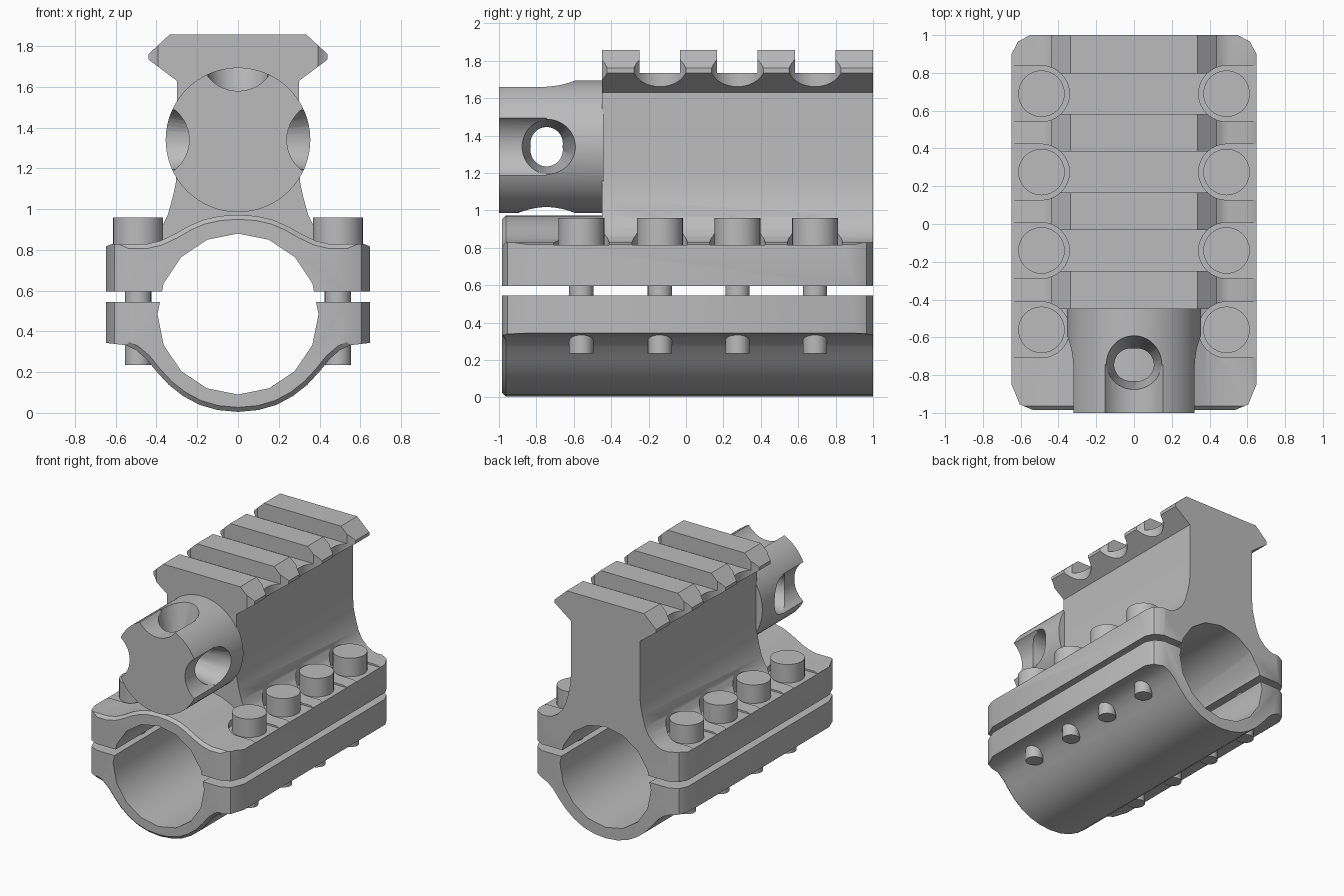
import bpy, bmesh, math
from mathutils import Matrix, Vector

if "Cube" in bpy.data.objects:
    bpy.data.objects.remove(bpy.data.objects["Cube"])

grey = bpy.data.materials.new("plain_grey")
grey.use_nodes = True
grey.diffuse_color = (0.5, 0.5, 0.5, 1)
grey.node_tree.nodes["Principled BSDF"].inputs["Base Color"].default_value = (0.5, 0.5, 0.5, 1)


def finish(name, bm):
    bmesh.ops.recalc_face_normals(bm, faces=bm.faces)
    mesh = bpy.data.meshes.new(name)
    bm.to_mesh(mesh)
    bm.free()
    mesh.materials.append(grey)
    ob = bpy.data.objects.new(name, mesh)
    bpy.context.collection.objects.link(ob)
    return ob


def prism(name, pts, lo, hi, axis="y"):
    """Extrude a closed outline along y (points are x, z) or z (points are x, y)."""
    bm = bmesh.new()
    put = (lambda a, b, t: (a, t, b)) if axis == "y" else (lambda a, b, t: (a, b, t))
    rings = [[bm.verts.new(put(a, b, t)) for a, b in pts] for t in (lo, hi)]
    bm.faces.new(rings[0])
    bm.faces.new(rings[1])
    for i in range(len(pts)):
        j = (i + 1) % len(pts)
        bm.faces.new((rings[0][i], rings[0][j], rings[1][j], rings[1][i]))
    return finish(name, bm)


def cone(name, start, end, r1, r2, sides=32, stretch=None):
    """Cylinder or cone between two points."""
    start, end = Vector(start), Vector(end)
    d = end - start
    bm = bmesh.new()
    bmesh.ops.create_cone(bm, cap_ends=True, segments=sides, radius1=r1, radius2=r2, depth=d.length)
    if stretch:
        bmesh.ops.scale(bm, vec=stretch, verts=bm.verts)
    turn = Vector((0, 0, 1)).rotation_difference(d).to_matrix().to_4x4()
    bmesh.ops.transform(bm, matrix=Matrix.Translation((start + end) / 2) @ turn, verts=bm.verts)
    return finish(name, bm)


def combine(ob, tool, operation="DIFFERENCE"):
    tool.hide_render = True
    mod = ob.modifiers.new("cut", "BOOLEAN")
    mod.operation, mod.object, mod.solver = operation, tool, "EXACT"
    bpy.context.view_layer.objects.active = ob
    bpy.ops.object.modifier_apply(modifier=mod.name)
    bpy.data.objects.remove(tool)


def smooth(ob, angle=30):
    bpy.ops.object.select_all(action="DESELECT")
    ob.select_set(True)
    bpy.context.view_layer.objects.active = ob
    bpy.ops.object.shade_smooth_by_angle(angle=math.radians(angle))


def mirrored(half):
    """Complete a right-hand outline, ordered bottom to top or top to bottom."""
    return half + [(-x, z) for x, z in reversed(half) if x > 0.001]


def clip_and_chamfer(ob, sign):
    """Round the plan corners, then chamfer the outer front edge."""
    plan = [(0.534, -0.985), (0.605, -0.955), (0.648, -0.85),
            (0.648, 0.9), (0.615, 0.965), (0.55, 1.0)]
    combine(ob, prism("plan_cutter", mirrored(plan), -0.5, 1.5, "z"), "INTERSECT")
    bm = bmesh.new()
    bm.from_mesh(ob.data)
    edges = [e for e in bm.edges
             if any(f.normal.y < -0.99 for f in e.link_faces)
             and any(f.normal.z * sign > 0.15 for f in e.link_faces)]
    bmesh.ops.bevel(bm, geom=edges, offset=0.022, segments=1, affect="EDGES")
    bm.to_mesh(ob.data)
    bm.free()


def cut_bore(ob):
    # sixteen-sided tube bore with a vertex straight down
    pts = [(0.395 * math.sin(i * math.pi / 8), 0.485 + 0.395 * math.cos(i * math.pi / 8))
           for i in range(16)]
    combine(ob, prism("bore_cutter", pts, -1.3, 1.3))


SCREW_X = 0.49
SCREW_Y = (-0.56, -0.14, 0.275, 0.69)
BARREL_Z = 1.34

# Lower clamp half
lower_half = [(0, 0.005), (0.1, 0.014), (0.19, 0.04), (0.27, 0.083), (0.34, 0.138),
              (0.4, 0.203), (0.45, 0.265), (0.5, 0.308), (0.55, 0.332), (0.66, 0.345), (0.66, 0.545)]
lower = prism("lower_clamp", mirrored(lower_half), -1.1, 1.1)
clip_and_chamfer(lower, -1)
cut_bore(lower)
smooth(lower)

# Upper clamp half
upper_half = [(0.66, 0.595), (0.66, 0.812), (0.62, 0.828), (0.45, 0.828), (0.38, 0.845),
              (0.31, 0.878), (0.24, 0.918), (0.17, 0.948), (0.09, 0.966), (0, 0.972)]
upper = prism("upper_clamp_and_riser", mirrored(upper_half), -1.1, 1.1)
clip_and_chamfer(upper, 1)

# Riser with flared foot and dovetail rail on top
riser_half = [(0.53, 0.75), (0.53, 0.822), (0.47, 0.835), (0.42, 0.864), (0.375, 0.91),
              (0.345, 0.97), (0.32, 1.06), (0.305, 1.13), (0.3, 1.2), (0.3, 1.63),
              (0.44, 1.735), (0.44, 1.76), (0.335, 1.857)]
combine(upper, prism("riser", mirrored(riser_half), -0.45, 1.0), "UNION")
cut_bore(upper)

# Cross slots in the rail
for y in SCREW_Y[1:]:
    w = 0.108
    slot = prism("slot_cutter", [(-1, y - w), (1, y - w), (1, y + w), (-1, y + w)], 1.735, 2, "z")
    combine(upper, slot)

# Screw seats, opened towards the sides and cleared straight up
for side in (-1, 1):
    for y in SCREW_Y:
        x, r = side * SCREW_X, 0.148
        combine(upper, cone("seat_cutter", (x, y, 0.815), (x, y, 2), r, r))
        box = [(x, y - r), (side * 0.8, y - r), (side * 0.8, y + r), (x, y + r)]
        combine(upper, prism("seat_side_cutter", box, 0.815, 0.95, "z"))
smooth(upper)

# Clamp screws
for side, label in ((-1, "right"), (1, "left")):
    for i, y in enumerate(SCREW_Y):
        x = side * SCREW_X
        smooth(cone(f"{label}_screw_head_{i + 1}", (x, y, 0.81), (x, y, 0.96), 0.123, 0.123))
        smooth(cone(f"{label}_screw_shank_{i + 1}", (x, y, 0.235), (x, y, 0.812), 0.065, 0.065, 24))

# Round front barrel with three grooves and a tapered hole on every side
barrel = cone("front_barrel", (0, -1, BARREL_Z), (0, -0.44, BARREL_Z), 0.355, 0.355, 64)
centre = Vector((0, -0.745, BARREL_Z))
for d in (Vector((1, 0, 0)), Vector((-1, 0, 0)), Vector((0, 0, 1)), Vector((0, 0, -1))):
    if d.z >= 0:
        mid = centre + d * 0.43
        combine(barrel, cone("groove_cutter", mid + Vector((0, -0.5, 0)), mid, 0.19, 0.19, 48))
    combine(barrel, cone("hole_cutter", centre, centre + d * 0.45, 0.085, 0.172, 40))
smooth(barrel)
